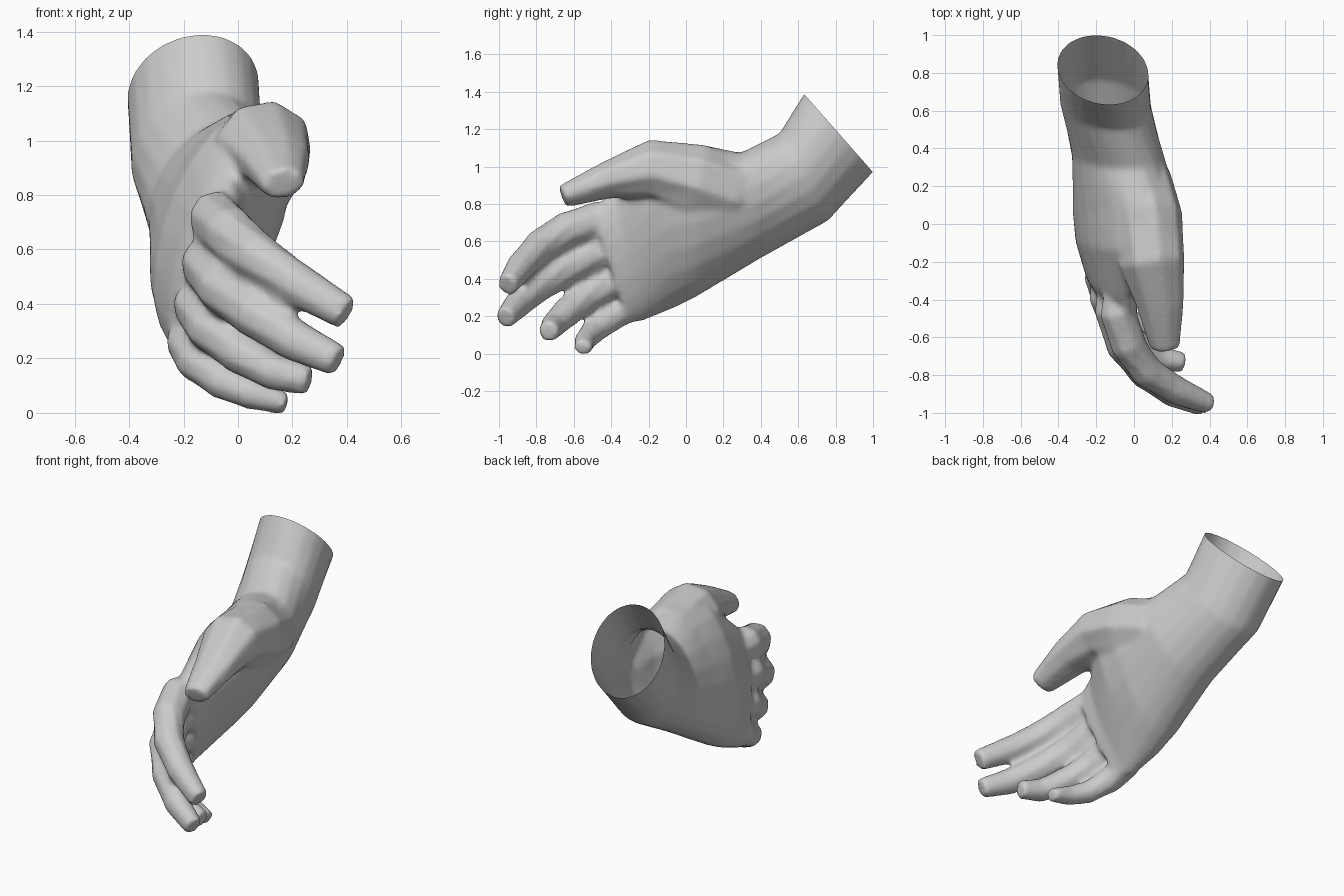
import bpy, bmesh
from math import sin, cos, pi
from mathutils import Vector as V

if "Cube" in bpy.data.objects:
    bpy.data.objects.remove(bpy.data.objects["Cube"])


def loft(name, rings):
    """Closed tube through rings of equal size."""
    bm = bmesh.new()
    rows = [[bm.verts.new(p) for p in r] for r in rings]
    n = len(rows[0])
    for a, b in zip(rows, rows[1:]):
        for i in range(n):
            bm.faces.new((a[i], a[(i + 1) % n], b[(i + 1) % n], b[i]))
    bm.faces.new(rows[0])
    bm.faces.new(rows[-1])
    bmesh.ops.recalc_face_normals(bm, faces=bm.faces)
    me = bpy.data.meshes.new(name)
    bm.to_mesh(me)
    bm.free()
    ob = bpy.data.objects.new(name, me)
    bpy.context.collection.objects.link(ob)
    return ob


def slab_ring(top, bot, half, n=20):
    """Ring spanning from a top edge point to a bottom edge point."""
    t, b = V(top), V(bot)
    mid, up = (t + b) / 2, (t - b) / 2
    return [mid + up * cos(2 * pi * i / n) + V((half * sin(2 * pi * i / n), 0, 0)) for i in range(n)]


def digit(name, pts, n=8):
    """Tapering tube: each point is x, y, z, thickness radius, width radius."""
    rings = []
    for k, p in enumerate(pts):
        d = (V(pts[min(k + 1, len(pts) - 1)][:3]) - V(pts[max(k - 1, 0)][:3])).normalized()
        side = (V((-0.2, 0.25, 0.95)) - d * d.dot(V((-0.2, 0.25, 0.95)))).normalized()
        out = d.cross(side)
        rings.append([V(p[:3]) + out * p[3] * cos(2 * pi * (i + .5) / n) * 1.06
                      + side * p[4] * sin(2 * pi * (i + .5) / n) * 1.06 for i in range(n)])
    return loft(name, rings)


# forearm, wrist and palm (forearm runs past its cut)
hand = loft("hand", [slab_ring(*s) for s in (
    ((-.14, .74, 1.53), (-.21, 1.13, 1.10), .24),
    ((-.13, .63, 1.39), (-.20, 1.0, .97), .24),
    ((-.11, .50, 1.18), (-.19, .76, .71), .24),
    ((-.01, .29, 1.075), (-.15, .40, .51), .24),
    ((.05, .08, 1.12), (-.18, .05, .30), .235),
    ((.05, -.15, 1.11), (-.19, -.07, .24), .21),
    ((-.04, -.39, .87), (-.18, -.24, .17), .125),
    ((-.03, -.51, .77), (-.15, -.31, .165), .085))])

# thumb and fingers
digits = [
    digit("thumb", [(-.02, .42, .82, .10, .12), (.03, .25, .86, .16, .18), (.075, .05, .93, .175, .19),
                    (.095, -.2, .985, .172, .155), (.14, -.43, .925, .125, .095), (.165, -.66, .84, .078, .059)]),
    digit("index_finger", [(-.09, -.28, .72, .05, .05), (-.085, -.47, .715, .095, .10), (-.03, -.64, .66, .095, .098),
                           (.065, -.78, .575, .088, .09), (.22, -.88, .47, .077, .08), (.40, -.955, .365, .055, .064)]),
    digit("middle_finger", [(-.13, -.25, .57, .05, .05), (-.115, -.45, .55, .095, .1), (-.055, -.64, .46, .095, .098),
                            (.06, -.79, .365, .085, .088), (.21, -.90, .265, .072, .077), (.37, -.967, .19, .053, .06)]),
    digit("ring_finger", [(-.16, -.2, .43, .05, .05), (-.15, -.38, .40, .09, .09), (-.10, -.53, .31, .087, .088),
                          (.01, -.64, .22, .08, .08), (.13, -.71, .15, .067, .068), (.265, -.735, .118, .053, .056)]),
    digit("little_finger", [(-.17, -.12, .33, .04, .04), (-.185, -.28, .26, .08, .08), (-.15, -.41, .19, .078, .078),
                            (-.06, -.50, .115, .067, .067), (.05, -.54, .07, .058, .058), (.18, -.55, .032, .05, .04)]),
]

# fuse everything into one soft skin
bpy.context.view_layer.objects.active = hand
hand.select_set(True)
for d in digits:
    m = hand.modifiers.new("fuse", 'BOOLEAN')
    m.operation, m.solver, m.object = 'UNION', 'EXACT', d
    bpy.ops.object.modifier_apply(modifier=m.name)
    bpy.data.objects.remove(d)
m = hand.modifiers.new("skin", 'REMESH')
m.mode, m.voxel_size = 'VOXEL', .015
bpy.ops.object.modifier_apply(modifier=m.name)
m = hand.modifiers.new("soften", 'SMOOTH')
m.factor, m.iterations = .5, 12
bpy.ops.object.modifier_apply(modifier=m.name)

# cut the forearm open along a slanted plane, shade smooth
bm = bmesh.new()
bm.from_mesh(hand.data)
bmesh.ops.bisect_plane(bm, geom=bm.verts[:] + bm.edges[:] + bm.faces[:],
                       plane_co=(0, .63, 1.39), plane_no=(0, .42, .37), clear_outer=True)
bm.to_mesh(hand.data)
bm.free()
hand.data.shade_smooth()
